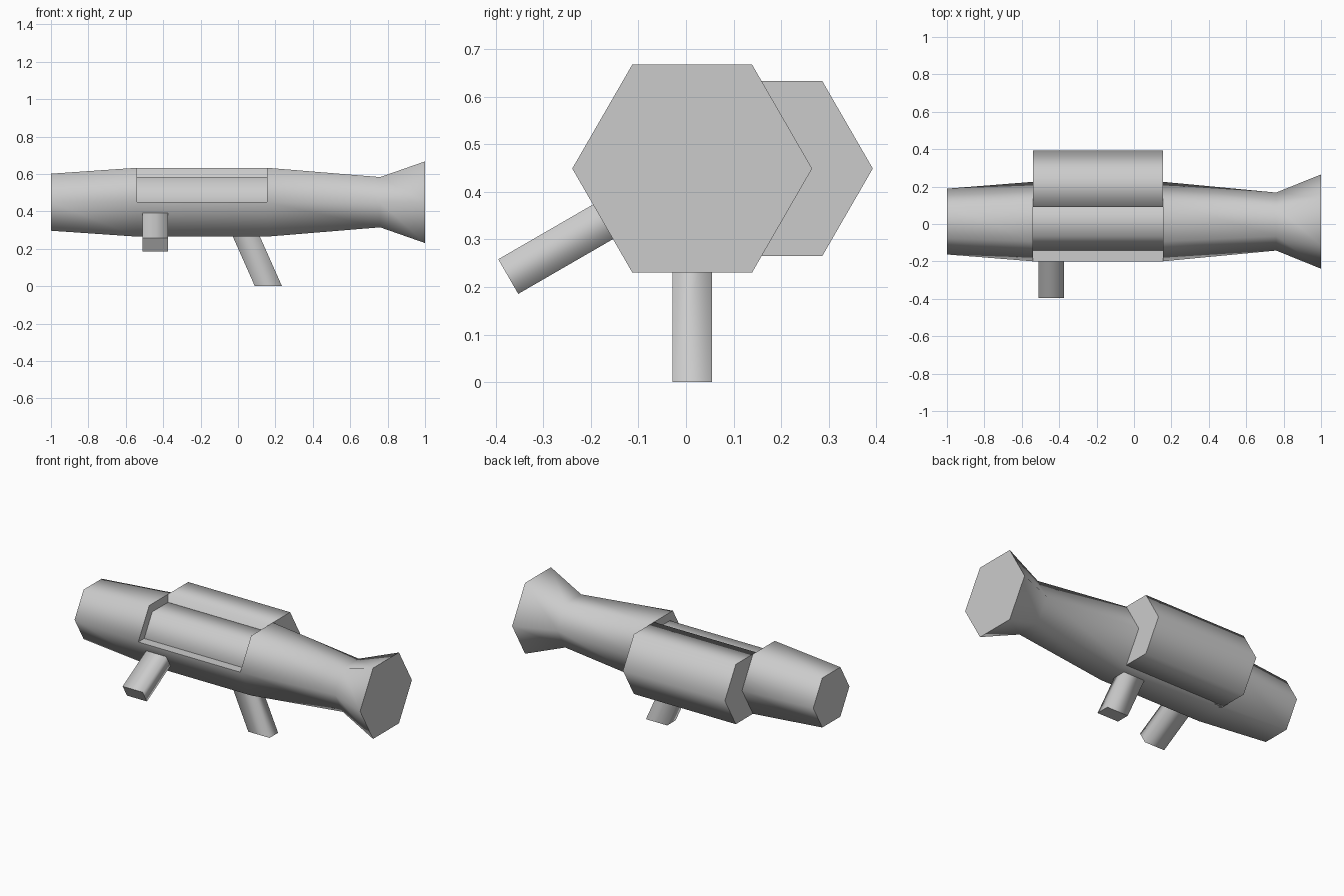
import bpy, bmesh
from math import cos, sin, radians

cube = bpy.data.objects.get("Cube")
if cube:
    bpy.data.objects.remove(cube)

grey = bpy.data.materials.new("plain_grey")
grey.use_nodes = True
grey.diffuse_color = (0.6, 0.6, 0.6, 1)
grey.node_tree.nodes["Principled BSDF"].inputs["Base Color"].default_value = (0.6, 0.6, 0.6, 1)

AXIS_Y, AXIS_Z = 0.013, 0.449
BODY_R, CORE_R = 0.2125, 0.155
BAY = (-0.54, 0.155)


def hexagon(x, r, y=AXIS_Y):
    """Six points across the barrel, starting at +y and turning upwards."""
    return [(x, y + r * cos(radians(60 * k)), AXIS_Z + r * sin(radians(60 * k)))
            for k in range(6)]


def loft(name, rings, open_bay=None):
    """Skin closed rings; sides are smooth, caps and cut faces stay sharp."""
    bm = bmesh.new()
    loops = [[bm.verts.new(p) for p in ring] for ring in rings]
    n = len(rings[0])
    flat = [bm.faces.new(loops[0]), bm.faces.new(loops[-1])]
    for i, (a, b) in enumerate(zip(loops, loops[1:])):
        for k in range(n):
            if i == open_bay and k < n // 2:
                continue
            bm.faces.new((a[k], a[(k + 1) % n], b[(k + 1) % n], b[k])).smooth = True
        if i == open_bay:
            # end walls and floor of the opening
            flat += [bm.faces.new(a[:4]), bm.faces.new(b[:4]),
                     bm.faces.new((a[0], a[3], b[3], b[0]))]
    for f in flat:
        for e in f.edges:
            e.smooth = False
    bmesh.ops.recalc_face_normals(bm, faces=bm.faces)
    mesh = bpy.data.meshes.new(name)
    bm.to_mesh(mesh)
    bm.free()
    mesh.materials.append(grey)
    obj = bpy.data.objects.new(name, mesh)
    bpy.context.collection.objects.link(obj)
    return obj


# Barrel with flared end and the upper half of its middle opened
profile = [(-1, 0.176), (BAY[0], BODY_R), (BAY[1], BODY_R), (0.76, CORE_R), (1, 0.252)]
loft("barrel", [hexagon(x, r) for x, r in profile], open_bay=1)

# Inner tube showing in the opening
loft("inner_tube", [hexagon(x, CORE_R) for x in BAY])

# Slid-back cover behind the opening, a hexagon cut off upright
COVER_Y, CUT_Y = 0.18, 0.09
cover_rings = []
for x in BAY:
    h = hexagon(x, BODY_R, COVER_Y)
    cover_rings.append([(x, max(y, CUT_Y), z) for _, y, z in (h[5], h[0], h[1], h[2], h[4])])
loft("side_cover", cover_rings)

# Slanted rear grip, cut level at the foot
def level_rect(cx, z, hx=0.0725, hy=0.0415):
    return [(cx + sx * hx, AXIS_Y + sy * hy, z)
            for sx, sy in ((-1, -1), (1, -1), (1, 1), (-1, 1))]

loft("rear_grip", [level_rect(0.1625, 0), level_rect(0.007, 0.35)])

# Side grip, square to the lower front face of the barrel
def side_rect(y, z, cx=-0.442, hx=0.068, half=0.042):
    return [(cx + sx * hx, y + s * half * 0.5, z - s * half * 0.866)
            for sx, s in ((-1, -1), (1, -1), (1, 1), (-1, 1))]

loft("side_grip", [side_rect(-0.3735, 0.222), side_rect(-0.114, 0.372)])
